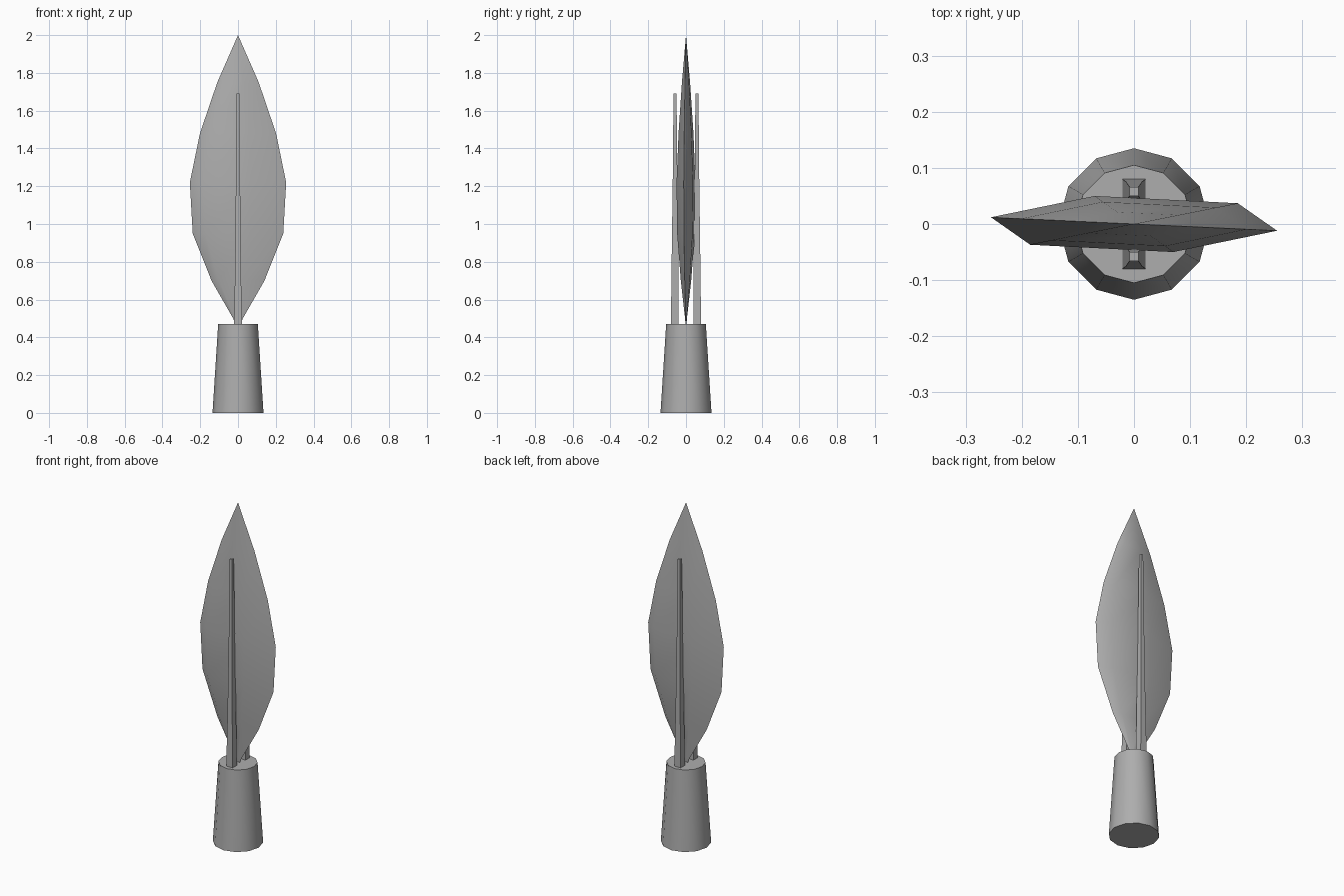
import bpy
import bmesh
import math

old = bpy.data.objects.get("Cube")
if old:
    bpy.data.objects.remove(old, do_unlink=True)

GREY = 0.42
steel = bpy.data.materials.new("steel grey")
steel.use_nodes = True
steel.diffuse_color = (GREY, GREY, GREY, 1)
steel.node_tree.nodes["Principled BSDF"].inputs["Base Color"].default_value = (GREY, GREY, GREY, 1)


def loft(name, rings, angle):
    """Skin a stack of rings; a ring of one point closes to a tip."""
    bm = bmesh.new()
    loops = [[bm.verts.new(p) for p in ring] for ring in rings]
    for low, high in zip(loops, loops[1:]):
        n = max(len(low), len(high))
        for i in range(n):
            j = (i + 1) % n
            if len(low) == 1:
                bm.faces.new((low[0], high[j], high[i]))
            elif len(high) == 1:
                bm.faces.new((low[i], low[j], high[0]))
            else:
                bm.faces.new((low[i], low[j], high[j], high[i]))
    for end in (loops[0], loops[-1]):
        if len(end) > 2:
            bm.faces.new(end)
    bmesh.ops.recalc_face_normals(bm, faces=bm.faces)
    mesh = bpy.data.meshes.new(name)
    bm.to_mesh(mesh)
    bm.free()
    mesh.materials.append(steel)
    obj = bpy.data.objects.new(name, mesh)
    bpy.context.collection.objects.link(obj)
    bpy.ops.object.select_all(action="DESELECT")
    obj.select_set(True)
    bpy.context.view_layer.objects.active = obj
    bpy.ops.object.shade_smooth_by_angle(angle=math.radians(angle))
    return obj


# Tapered twelve-sided socket
def circle(radius, z, sides=12):
    turns = [math.tau * i / sides for i in range(sides)]
    return [(radius * math.sin(t), radius * math.cos(t), z) for t in turns]


loft("socket", [circle(0.135, 0), circle(0.105, 0.47)], 40)

# Leaf blade: a thin skewed hexagon, swelling from the socket to the tip
half = [(0.255, -0.012), (0.185, 0.037), (-0.07, 0.05)]
section = half + [(-x, -y) for x, y in half]
profile = [(0.5, 0.1), (0.7, 0.55), (0.95, 0.94), (1.22, 1.0),
           (1.48, 0.79), (1.75, 0.43)]
rings = [[(0, 0, 0.44)]]
rings += [[(x * s, y * s, z) for x, y in section] for z, s in profile]
rings.append([(0, 0, 2.0)])
loft("blade", rings, 60)


# Slender square ribs along both faces of the blade
def square(half_x, y, half_y, z):
    return [(half_x * a, y + half_y * b, z)
            for a, b in ((-1, -1), (1, -1), (1, 1), (-1, 1))]


for name, side in (("front_rib", -1), ("back_rib", 1)):
    loft(name, [square(0.021, side * 0.06, 0.02, 0.45),
                square(0.015, side * 0.058, 0.018, 0.8),
                square(0.011, side * 0.058, 0.012, 1.25),
                square(0.008, side * 0.058, 0.008, 1.69)], 30)
